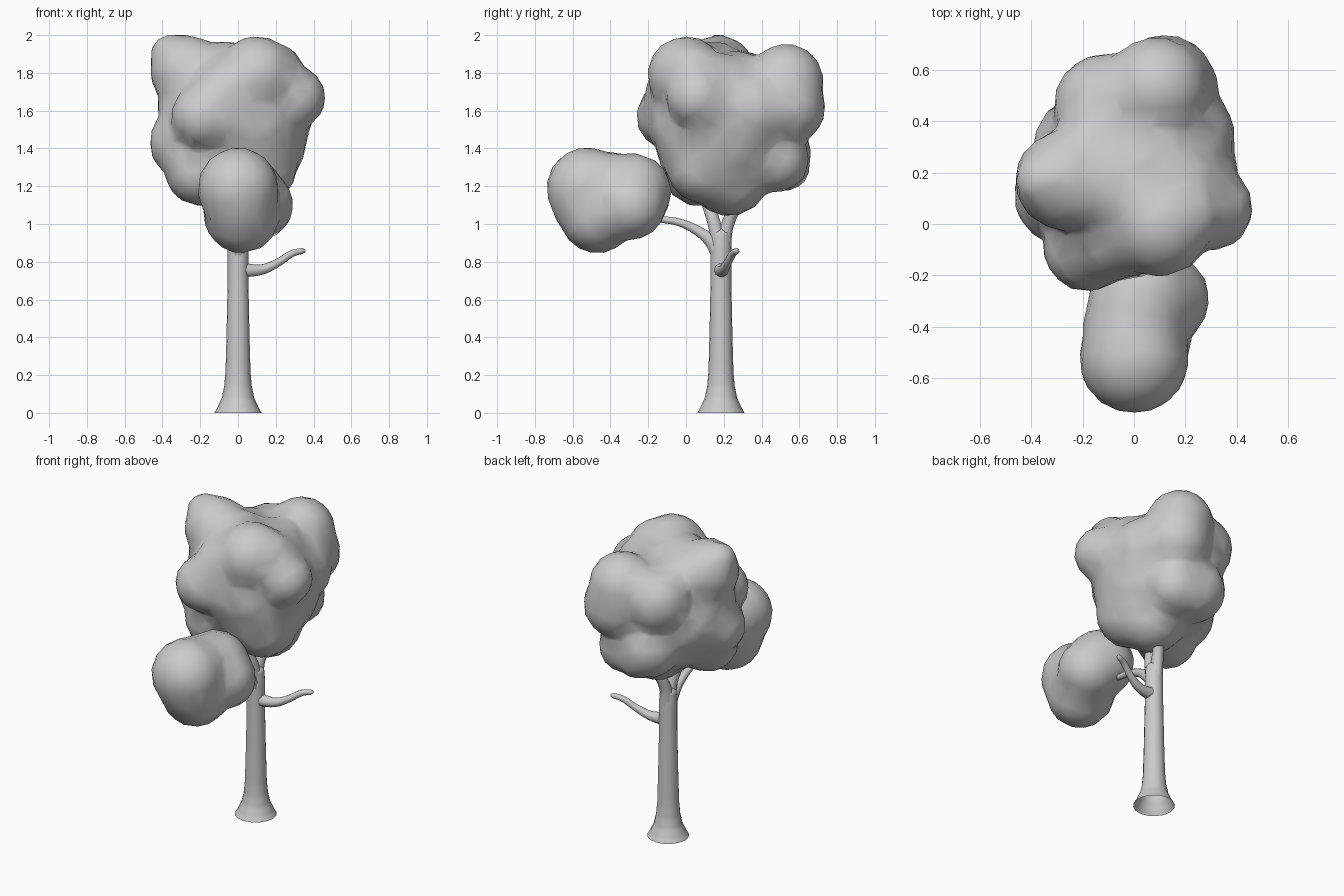
import bpy, bmesh
from mathutils import Matrix


def tube(name, pts, sides_res=3):
    """Tapered tube along (x, y, z, radius) points."""
    cu = bpy.data.curves.new(name, 'CURVE')
    cu.dimensions = '3D'
    cu.bevel_depth = 1.0
    cu.bevel_resolution = sides_res
    cu.resolution_u = 5
    sp = cu.splines.new('BEZIER')
    sp.bezier_points.add(len(pts) - 1)
    for bp, (x, y, z, r) in zip(sp.bezier_points, pts):
        bp.co = (x, y, z)
        bp.radius = r
        bp.handle_left_type = bp.handle_right_type = 'AUTO'
    ob = bpy.data.objects.new(name, cu)
    bpy.context.collection.objects.link(ob)
    bpy.ops.object.select_all(action='DESELECT')
    ob.select_set(True)
    bpy.context.view_layer.objects.active = ob
    bpy.ops.object.convert(target='MESH')
    bpy.ops.object.shade_smooth()
    return bpy.context.object


def foliage(name, lumps, fillers):
    """Overlapping balls (x, y, z, radius) fused into one lumpy, smooth mass."""
    bm = bmesh.new()
    for x, y, z, r in lumps + fillers:
        bmesh.ops.create_icosphere(bm, subdivisions=3, radius=r + 0.008,
                                   matrix=Matrix.Translation((x, y, z)))
    me = bpy.data.meshes.new(name)
    bm.to_mesh(me)
    bm.free()
    ob = bpy.data.objects.new(name, me)
    bpy.context.collection.objects.link(ob)
    rm = ob.modifiers.new('fuse', 'REMESH')
    rm.mode = 'VOXEL'
    rm.voxel_size = 0.025
    rm.use_smooth_shade = True
    sm = ob.modifiers.new('soften', 'SMOOTH')
    sm.factor = 0.5
    sm.iterations = 12
    de = ob.modifiers.new('simplify', 'DECIMATE')
    de.ratio = 0.08
    return ob


# Trunk with flared, open foot
tube('trunk', [(0, .185, 0, .125), (0, .185, .03, .108), (0, .185, .08, .086),
               (0, .185, .14, .073), (0, .185, .22, .066), (0, .185, .45, .06),
               (0, .185, .7, .055), (0, .185, .88, .055), (0, .185, .95, .05),
               (0, .185, .99, .01)], 6)

# Forked limbs carrying the large crown
tube('front_fork', [(0, .175, .86, .045), (0, .155, .98, .037), (-.03, .11, 1.12, .032), (-.06, .05, 1.3, .025)])
tube('back_fork', [(0, .195, .86, .045), (0, .215, .98, .036), (.03, .27, 1.12, .032), (.05, .32, 1.3, .025)])

# Limb reaching forward to the small crown
tube('front_limb', [(0, .18, .83, .045), (0, .13, .91, .036), (0, .06, .965, .027),
                    (0, -.04, 1.01, .021), (0, -.15, 1.03, .018), (0, -.3, 1.1, .015)])

# Bare side branch with rounded tip
tube('side_branch', [(0, .185, .76, .045), (.06, .19, .755, .036), (.13, .2, .76, .028),
                     (.21, .22, .795, .022), (.29, .25, .845, .019), (.34, .268, .857, .016),
                     (.352, .271, .859, .01), (.357, .272, .86, .001)])

# Large crown
foliage('large_crown', [
    (0, .2, 1.5, .37), (.1, .0, 1.79, .2), (-.27, .17, 1.805, .19),
    (.09, .53, 1.755, .195), (.3, .06, 1.67, .16), (-.28, .11, 1.43, .185),
    (-.18, -.09, 1.57, .17), (.12, .53, 1.62, .203), (-.06, .47, 1.37, .19),
    (.11, .1, 1.31, .2), (.05, .23, 1.25, .205), (.18, .34, 1.6, .21),
    (-.2, .06, 1.28, .18), (-.11, .46, 1.68, .2), (.08, .03, 1.52, .205)], [
    (-.36, .17, 1.9, .1), (-.07, .14, 1.77, .195), (.08, .27, 1.72, .19),
    (-.24, .15, 1.62, .18), (-.02, .53, 1.3, .12), (-.07, -.03, 1.68, .185),
    (.17, .17, 1.72, .18), (.19, .2, 1.4, .16), (-.2, .3, 1.5, .19),
    (.02, .05, 1.4, .2), (.2, .04, 1.81, .14), (.08, .53, 1.82, .13),
    (.09, .48, 1.34, .165), (.15, .13, 1.28, .15), (-.03, -.02, 1.55, .19),
    (.22, .2, 1.6, .18), (-.12, .3, 1.73, .18)])

# Small crown
foliage('small_crown', [
    (0, -.525, 1.19, .21), (.02, -.47, 1.045, .195), (.03, -.28, 1.17, .2),
    (.11, -.29, 1.1, .18)], [
    (.0, -.4, 1.18, .195), (.01, -.52, 1.11, .185), (.06, -.38, 1.08, .17)])
